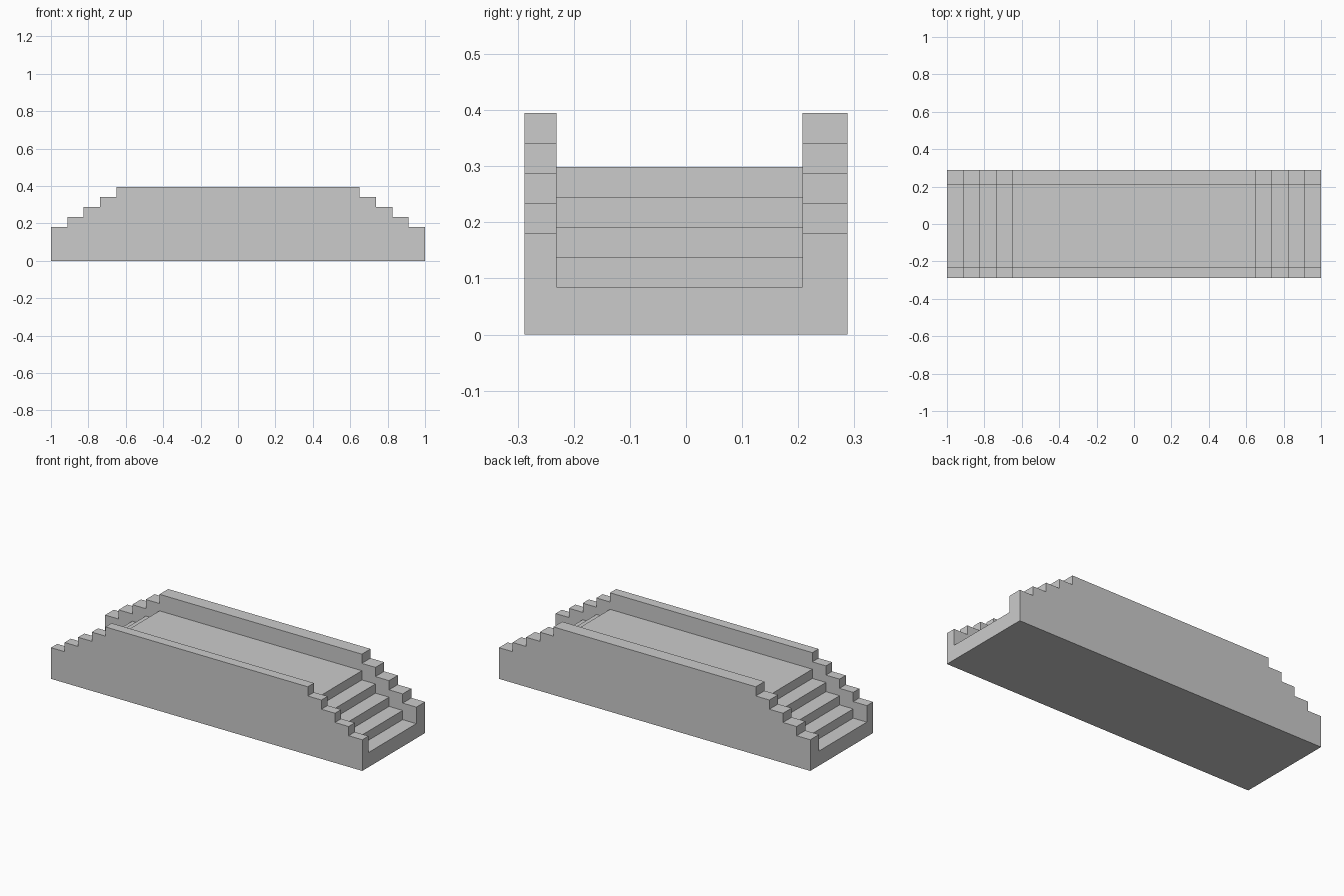
import bpy
import bmesh

if "Cube" in bpy.data.objects:
    bpy.data.objects.remove(bpy.data.objects["Cube"])

STEPS = 4
TREAD, RISE = 0.0875, 0.0535
WALL_Z, STAIR_Z = 0.181, 0.085      # lowest level of the side walls / of the stairs
HALF_WIDTH = 0.288
INNER_FRONT, INNER_BACK = -0.231, 0.208


def stepped_line(low_z, end_x):
    """Stepped outline from the right end up over the top and down to the left end."""
    right = [(end_x, low_z)]
    for i in range(STEPS):
        x = 1 - TREAD * (i + 1)
        right += [(x, low_z + RISE * i), (x, low_z + RISE * (i + 1))]
    return right + [(-x, z) for x, z in reversed(right)]


def extrude_profile(name, points, y0, y1):
    """Solid made from an x-z profile running from y0 to y1."""
    bm = bmesh.new()
    face = bm.faces.new([bm.verts.new((x, y0, z)) for x, z in points])
    ext = bmesh.ops.extrude_face_region(bm, geom=[face])
    moved = [g for g in ext["geom"] if isinstance(g, bmesh.types.BMVert)]
    bmesh.ops.translate(bm, verts=moved, vec=(0, y1 - y0, 0))
    bmesh.ops.recalc_face_normals(bm, faces=bm.faces)
    mesh = bpy.data.meshes.new(name)
    bm.to_mesh(mesh)
    bm.free()
    obj = bpy.data.objects.new(name, mesh)
    bpy.context.collection.objects.link(obj)
    return obj


# Full-width block with the stepped outline of the side walls
body = extrude_profile("stepped_platform",
                       stepped_line(WALL_Z, 1.0) + [(-1.0, 0), (1.0, 0)],
                       -HALF_WIDTH, HALF_WIDTH)

# Channel between the walls, leaving the stairs and the deck
channel = extrude_profile("channel_cutter",
                          stepped_line(STAIR_Z, 1.2) + [(-1.2, 0.6), (1.2, 0.6)],
                          INNER_FRONT, INNER_BACK)
channel.hide_render = True
channel.hide_set(True)

cut = body.modifiers.new("channel", 'BOOLEAN')
cut.operation = 'DIFFERENCE'
cut.solver = 'EXACT'
cut.object = channel

# Apply the cut and drop the cutter
bpy.context.view_layer.objects.active = body
body.select_set(True)
bpy.ops.object.modifier_apply(modifier=cut.name)
bpy.data.objects.remove(channel)
